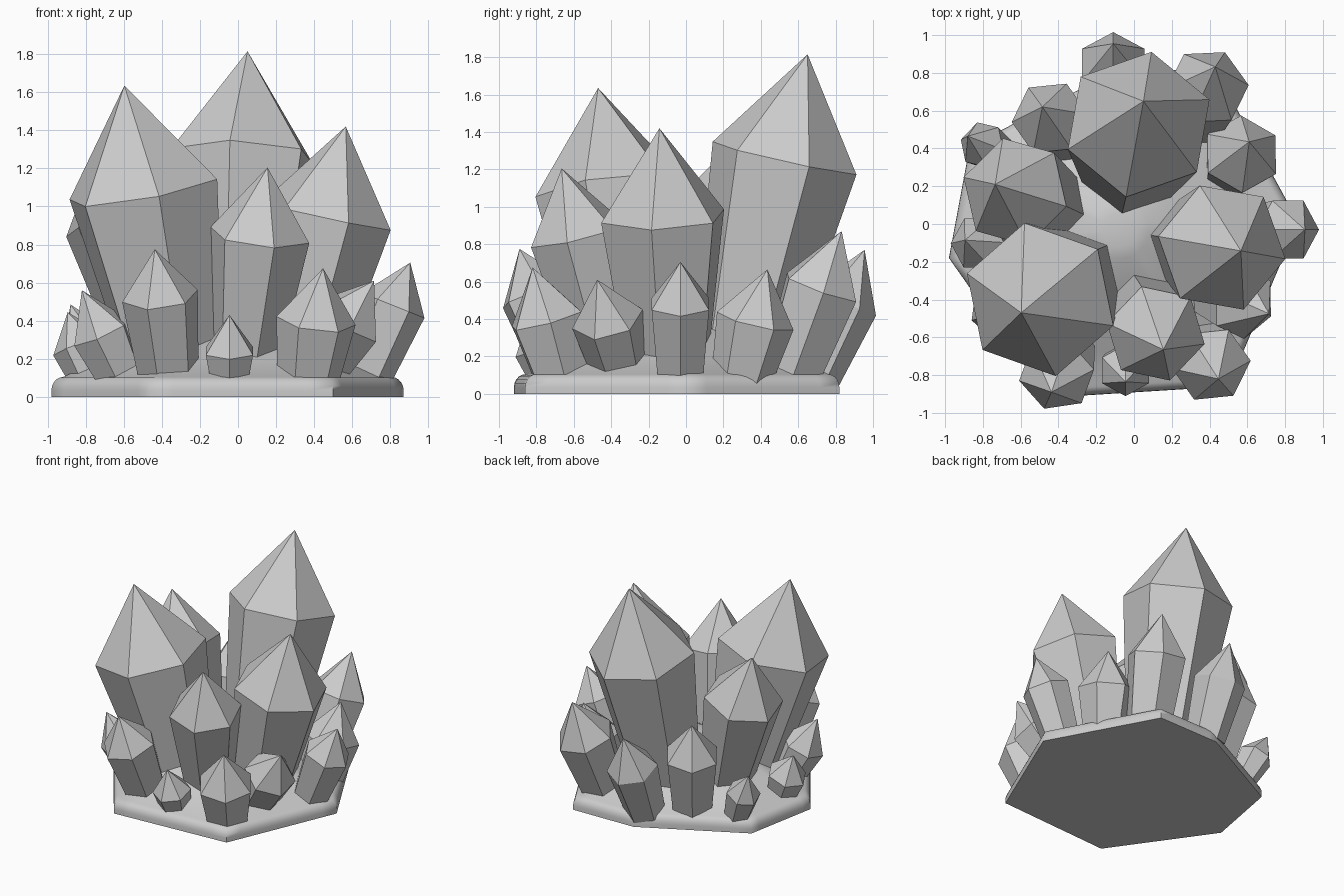
import bpy
import bmesh
import math
from mathutils import Vector

default_cube = bpy.data.objects.get("Cube")
if default_cube:
    bpy.data.objects.remove(default_cube, do_unlink=True)


def make_material(name, colour):
    material = bpy.data.materials.new(name)
    material.use_nodes = True
    material.diffuse_color = colour
    material.node_tree.nodes["Principled BSDF"].inputs["Base Color"].default_value = colour
    return material


stone_grey = make_material("stone_grey", (0.6, 0.6, 0.6, 1))


def loft(name, rings, tip=None):
    """Skin a stack of equal rings, closing the top with a point or a flat cap."""
    bm = bmesh.new()
    loops = [[bm.verts.new(point) for point in ring] for ring in rings]
    count = len(loops[0])
    for lower, upper in zip(loops, loops[1:]):
        for i in range(count):
            j = (i + 1) % count
            bm.faces.new((lower[i], lower[j], upper[j], upper[i]))
    bm.faces.new(reversed(loops[0]))
    if tip is None:
        bm.faces.new(loops[-1])
    else:
        point = bm.verts.new(tip)
        for i in range(count):
            bm.faces.new((loops[-1][i], loops[-1][(i + 1) % count], point))
    bmesh.ops.recalc_face_normals(bm, faces=bm.faces)
    mesh = bpy.data.meshes.new(name)
    bm.to_mesh(mesh)
    bm.free()
    mesh.materials.append(stone_grey)
    obj = bpy.data.objects.new(name, mesh)
    bpy.context.collection.objects.link(obj)
    return obj


def crystal(name, shoulder, tip, radius, phase, taper, foot_height):
    """Leaning six-sided prism that widens to a shoulder and ends in a point."""
    shoulder, tip = Vector(shoulder), Vector(tip)
    axis = (tip - shoulder).normalized()
    foot = shoulder - axis * ((shoulder.z - foot_height) / axis.z)
    lean = Vector((0, 0, 1)).rotation_difference(axis)

    def hexagon(centre, size):
        angles = [math.radians(phase + 60 * i) for i in range(6)]
        return [centre + lean @ Vector((size * math.cos(a), size * math.sin(a), 0))
                for a in angles]

    return loft(name, [hexagon(foot, radius * taper), hexagon(shoulder, radius)], tip)


# Rock base: seven-sided slab with a rounded rim, rising to a round mound
corners = [Vector(c) for c in ((0.5, -0.86), (0.87, 0.01), (0.43, 0.82), (-0.1, 0.81),
                               (-0.87, 0.41), (-0.98, -0.18), (-0.46, -0.92))]
middle = Vector((-0.075, -0.03))
STEPS = 8
outline = []
for start, end in zip(corners, corners[1:] + corners[:1]):
    outline += [start.lerp(end, i / STEPS) - middle for i in range(STEPS)]


def base_ring(scale, height, roundness=0.0, radius=0.0):
    ring = []
    for offset in outline:
        flat = (offset * scale).lerp(offset.normalized() * radius, roundness)
        ring.append((middle.x + flat.x, middle.y + flat.y, height))
    return ring


rim = [base_ring(0.93 + 0.07 * math.cos(t), 0.035 + 0.07 * math.sin(t))
       for t in [math.radians(18 * i) for i in range(6)]]
mound = [base_ring(0.93, 0.105 + 0.325 * t, t, 0.153) for t in (0.25, 0.5, 0.75, 1)]
base = loft("rock_base", [base_ring(1, 0)] + rim + mound + [base_ring(0, 0.445, 1, 0.09)])
bpy.ops.object.select_all(action="DESELECT")
base.select_set(True)
bpy.context.view_layer.objects.active = base
bpy.ops.object.shade_smooth_by_angle(angle=math.radians(60))

# Large inner crystals: name, shoulder centre, tip, radius, turn in degrees
large_crystals = (
    ("back", (0.025, 0.527, 1.26), (0.05, 0.65, 1.815), 0.4, 80),
    ("front_right", (-0.497, -0.4, 1.09), (-0.597, -0.47, 1.635), 0.415, 101),
    ("left", (0.465, -0.125, 0.95), (0.566, -0.142, 1.42), 0.35, 110),
    ("front", (0.115, -0.58, 0.85), (0.155, -0.665, 1.205), 0.268, 107),
    ("right", (-0.63, 0.17, 0.925), (-0.735, 0.21, 1.3), 0.295, 104),
)
for label, shoulder, tip, radius, phase in large_crystals:
    crystal("large_crystal_" + label, shoulder, tip, radius, phase, 0.62, 0.08)

# Small crystals around the rim
small_crystals = (
    ("back", (-0.11, 0.84, 0.49), (-0.11, 0.955, 0.77), 0.19, 90),
    ("back_left", (0.39, 0.725, 0.57), (0.43, 0.832, 0.87), 0.22, 64),
    ("left_rear", (0.57, 0.37, 0.39), (0.61, 0.435, 0.665), 0.21, 30),
    ("left", (0.815, -0.03, 0.48), (0.905, -0.03, 0.705), 0.177, 0),
    ("left_front", (0.58, -0.42, 0.4), (0.715, -0.475, 0.61), 0.195, -25),
    ("front_left", (0.41, -0.745, 0.4), (0.447, -0.82, 0.675), 0.21, 5),
    ("front", (-0.045, -0.775, 0.24), (-0.045, -0.835, 0.43), 0.143, 30),
    ("front_right", (-0.41, -0.8, 0.53), (-0.437, -0.89, 0.775), 0.203, 10),
    ("right_front", (-0.72, -0.46, 0.34), (-0.82, -0.5, 0.56), 0.165, 20),
    ("right", (-0.83, -0.1, 0.27), (-0.895, -0.085, 0.445), 0.15, 0),
    ("right_rear", (-0.805, 0.42, 0.31), (-0.88, 0.465, 0.485), 0.127, 45),
    ("back_right", (-0.445, 0.56, 0.57), (-0.485, 0.62, 0.845), 0.205, 65),
)
for label, shoulder, tip, radius, phase in small_crystals:
    crystal("small_crystal_" + label, shoulder, tip, radius, phase, 0.78, 0.09)
